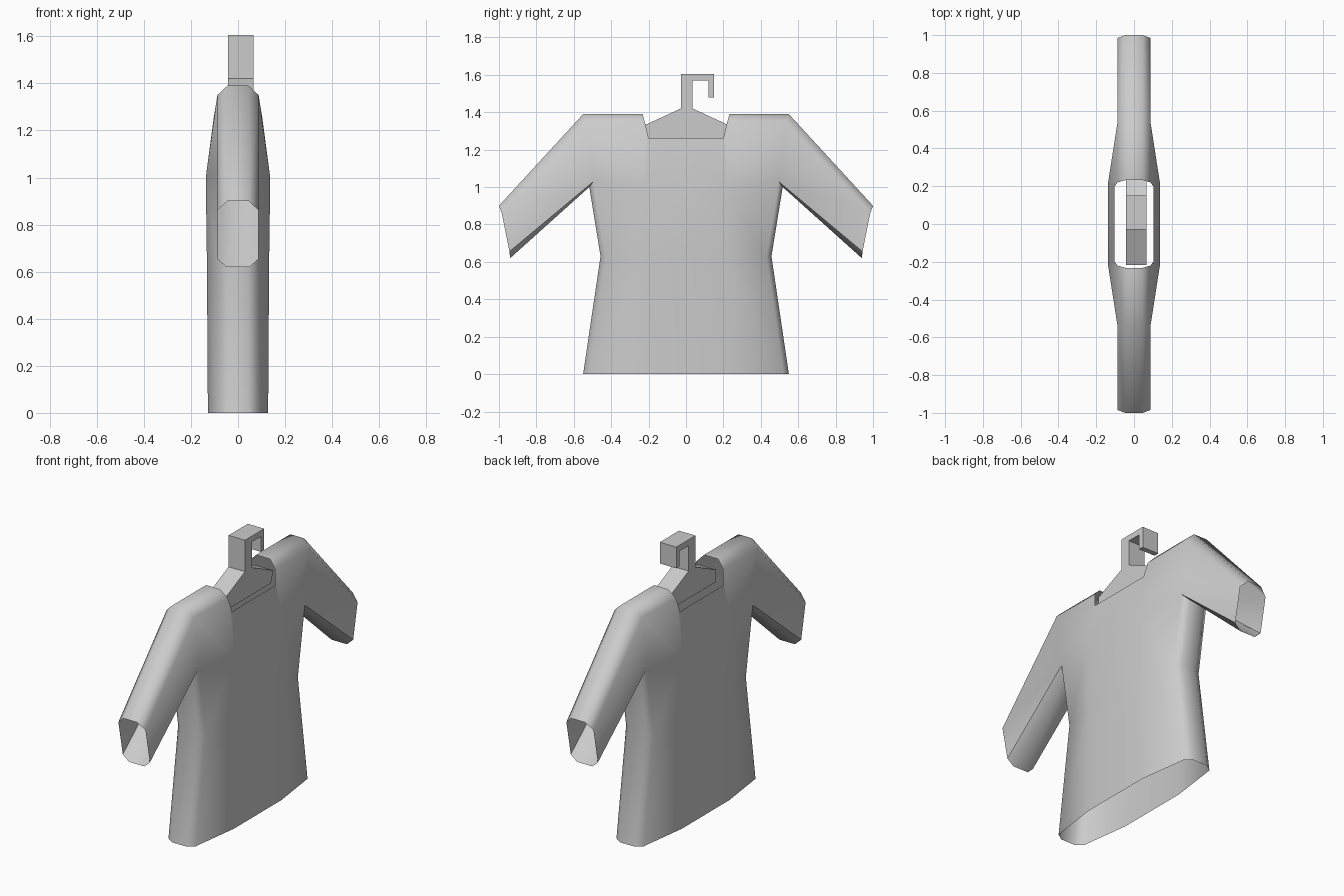
import bpy, bmesh, math

if "Cube" in bpy.data.objects:
    bpy.data.objects.remove(bpy.data.objects["Cube"])


def make_object(name, bm):
    bmesh.ops.recalc_face_normals(bm, faces=bm.faces)
    me = bpy.data.meshes.new(name)
    bm.to_mesh(me)
    bm.free()
    ob = bpy.data.objects.new(name, me)
    bpy.context.collection.objects.link(ob)
    return ob


# Shirt: one quarter as (x, y, z), mirrored across both planes
points = {
    # seam edge along the outline
    'H0': (.045, .55, 0), 'W0': (.045, .457, .63), 'A0': (.045, .517, 1.0),
    'S0': (.05, .94, .62), 'T0': (.045, 1.0, .9), 'P0': (.045, .55, 1.39),
    'N0': (.045, .232, 1.39),
    # rounded shoulder of the cross-section
    'H1': (.088, .52, 0), 'W1': (.088, .43, .63), 'A1': (.088, .495, 1.03),
    'S1': (.088, .944, .655), 'T1': (.088, .985, .86), 'P1': (.088, .535, 1.35),
    'N1': (.088, .22, 1.345),
    # full front panel
    'H2': (.128, .22, 0), 'W2': (.132, .21, .63), 'A2': (.137, .22, 1.0),
    'N2': (.102, .2, 1.262),
    'H3': (.128, 0, 0), 'W3': (.132, 0, .63), 'A3': (.137, 0, 1.0),
    'N3': (.102, 0, 1.262),
}
faces = ['H0 H1 W1 W0', 'W0 W1 A1 A0', 'A0 A1 S1 S0', 'T0 T1 P1 P0', 'P0 P1 N1 N0',
         'H1 H2 W2 W1', 'W1 W2 A2 A1', 'H2 H3 W3 W2', 'W2 W3 A3 A2', 'A2 A3 N3 N2',
         'A1 P1 T1 S1', 'A1 A2 P1', 'A2 N2 N1 P1']
seams = ['H0 W0', 'W0 A0', 'A0 S0', 'T0 P0', 'P0 N0']

bm = bmesh.new()
for sy in (1, -1):
    vert = {(k, sx): bm.verts.new((sx * x, sy * y, z))
            for k, (x, y, z) in points.items() for sx in (1, -1)}
    for sx in (1, -1):
        for f in faces:
            bm.faces.new([vert[k, sx] for k in f.split()])
    for s in seams:
        a, b = s.split()
        bm.faces.new([vert[a, 1], vert[b, 1], vert[b, -1], vert[a, -1]])
bmesh.ops.remove_doubles(bm, verts=bm.verts, dist=.0005)
shirt = make_object('shirt', bm)
bpy.context.view_layer.objects.active = shirt
shirt.select_set(True)
bpy.ops.object.shade_smooth_by_angle(angle=math.radians(60))

# Hanger: side profile (y, z) extruded across x
profile = [(-.212, 1.26), (.212, 1.26), (.235, 1.328), (.035, 1.42), (.035, 1.57),
           (.12, 1.57), (.12, 1.48), (.15, 1.48), (.15, 1.605), (-.028, 1.605),
           (-.028, 1.42), (-.218, 1.332)]
bm = bmesh.new()
face = bm.faces.new([bm.verts.new((-.042, y, z)) for y, z in profile])
side = bmesh.ops.extrude_face_region(bm, geom=[face])
bmesh.ops.translate(bm, vec=(.107, 0, 0),
                    verts=[g for g in side['geom'] if isinstance(g, bmesh.types.BMVert)])
make_object('hanger', bm)
